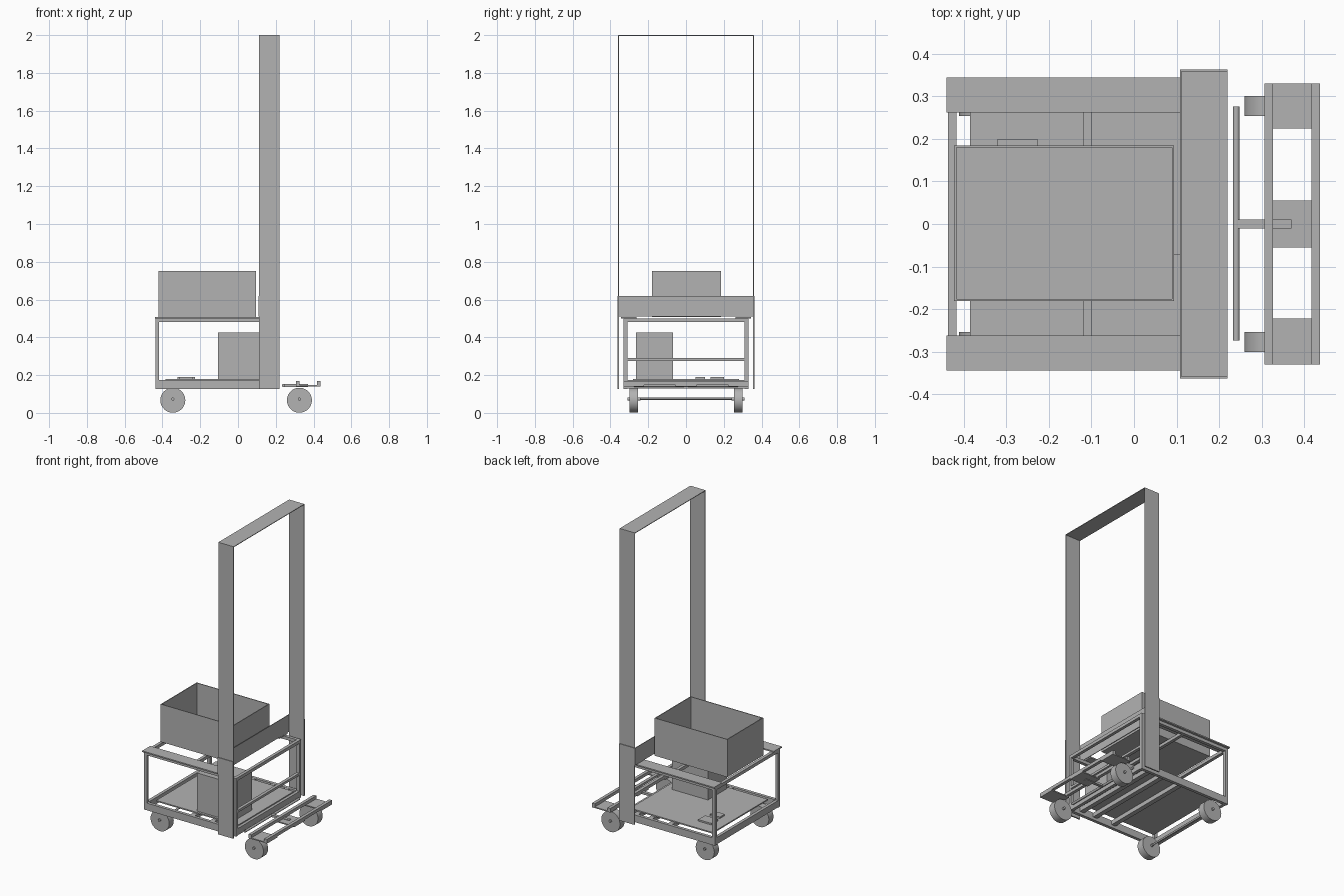
import bpy, math
from mathutils import Vector

if "Cube" in bpy.data.objects:
    bpy.data.objects.remove(bpy.data.objects["Cube"])

GREY = (0.45, 0.45, 0.45, 1)
grey = bpy.data.materials.new("plain_grey")
grey.use_nodes = True
grey.diffuse_color = GREY
grey.node_tree.nodes["Principled BSDF"].inputs["Base Color"].default_value = GREY


def box(name, x, y, z):
    """Box spanning the given (low, high) ranges."""
    lo, hi = Vector((x[0], y[0], z[0])), Vector((x[1], y[1], z[1]))
    bpy.ops.mesh.primitive_cube_add(size=1, location=(lo + hi) / 2)
    ob = bpy.context.object
    ob.name = name
    ob.scale = hi - lo
    bpy.ops.object.transform_apply(location=False, rotation=False, scale=True)
    ob.data.materials.append(grey)
    return ob


def rod(name, x, z, r, y, sides=32):
    """Cylinder lying along y."""
    bpy.ops.mesh.primitive_cylinder_add(vertices=sides, radius=r, depth=y[1] - y[0],
                                        location=(x, (y[0] + y[1]) / 2, z),
                                        rotation=(math.pi / 2, 0, 0))
    ob = bpy.context.object
    ob.name = name
    ob.data.materials.append(grey)
    bpy.ops.object.shade_smooth_by_angle()


def pair(lo, hi, s):
    """Range lo..hi on one side of the middle line."""
    return (lo, hi) if s > 0 else (-hi, -lo)


X0, X1 = -0.437, 0.218      # frame ends
MAST = (0.112, 0.22)
SIDES = (("left", 1), ("right", -1))

# Tall arch of thin strip with a lower wrap
for tag, s in SIDES:
    box(f"mast_strip_{tag}", MAST, pair(0.355, 0.359, s), (0.127, 2))
    box(f"mast_wrap_{tag}", MAST, pair(0.359, 0.363, s), (0.127, 0.62))
box("mast_top", MAST, (-0.359, 0.359), (1.996, 2))
box("mast_cross_plate", (0.108, 0.112), (-0.363, 0.363), (0.51, 0.62))

# Frame: posts, long rails and top plates
for tag, s in SIDES:
    for end, x in (("rear", X0), ("mast", X1 - 0.02)):
        box(f"post_{end}_{tag}", (x, x + 0.02), pair(0.31, 0.33, s), (0.13, 0.5))
    box(f"top_rail_{tag}", (X0, X1), pair(0.31, 0.33, s), (0.48, 0.5))
    box(f"bottom_rail_{tag}", (X0, X1), pair(0.31, 0.33, s), (0.127, 0.173))
    box(f"top_plate_{tag}", (X0 - 0.003, 0.11), pair(0.262, 0.344, s), (0.5, 0.508))

# Frame: cross bars
for end, x in (("rear", X0), ("middle", -0.12), ("mast", X1 - 0.02)):
    box(f"top_bar_{end}", (x, x + 0.02), (-0.31, 0.31), (0.48, 0.5))
box("middle_bar", (X1 - 0.02, X1), (-0.31, 0.31), (0.275, 0.29))
for end, x in (("rear", X0), ("mast", X1 - 0.02)):
    box(f"bottom_bar_{end}", (x, x + 0.02), (-0.31, 0.31), (0.13, 0.173))

# Deck, its beams and what stands on it
box("deck", (-0.385, 0.2), (-0.28, 0.28), (0.172, 0.18))
for i, x in enumerate((-0.12, 0.02, 0.12)):
    box(f"deck_beam_{i}", (x, x + 0.03), (-0.31, 0.31), (0.145, 0.172))
box("cabinet", (-0.107, 0.148), (-0.265, -0.07), (0.18, 0.425))
box("board", (-0.32, -0.227), (0.13, 0.2), (0.18, 0.19))
box("small_board", (-0.31, -0.24), (0.05, 0.1), (0.18, 0.19))

# Open bin
BX, BY, BZ, T = (-0.422, 0.094), (-0.181, 0.184), (0.508, 0.75), 0.005
box("bin_floor", BX, BY, (BZ[0], BZ[0] + T))
for tag, x in (("rear", BX[0]), ("mast", BX[1] - T)):
    box(f"bin_wall_{tag}", (x, x + T), BY, BZ)
for tag, y in (("right", BY[0]), ("left", BY[1] - T)):
    box(f"bin_wall_{tag}", BX, (y, y + T), BZ)

# Wheels, hubs and rear axle
for end, x in (("rear", -0.345), ("steer", 0.325)):
    for tag, s in SIDES:
        rod(f"wheel_{end}_{tag}", x, 0.067, 0.066, pair(0.253, 0.3, s), 48)
        rod(f"hub_{end}_{tag}", x, 0.073, 0.008, pair(0.24, 0.31, s), 16)
rod("rear_axle", -0.345, 0.075, 0.006, (-0.25, 0.25), 16)

# Detached steering bogie
for tag, x in (("inner", 0.306), ("outer", 0.417)):
    box(f"bogie_bar_{tag}", (x, x + 0.02), (-0.33, 0.33), (0.148, 0.168))
for tag, y in (("right", (-0.33, -0.222)), ("middle", (-0.055, 0.055)),
               ("left", (0.224, 0.33))):
    box(f"bogie_plate_{tag}", (0.306, 0.437), y, (0.141, 0.148))
box("tow_bar", (0.24, 0.37), (-0.01, 0.01), (0.138, 0.152))
rod("handle_rod", 0.24, 0.145, 0.0075, (-0.274, 0.276), 16)
